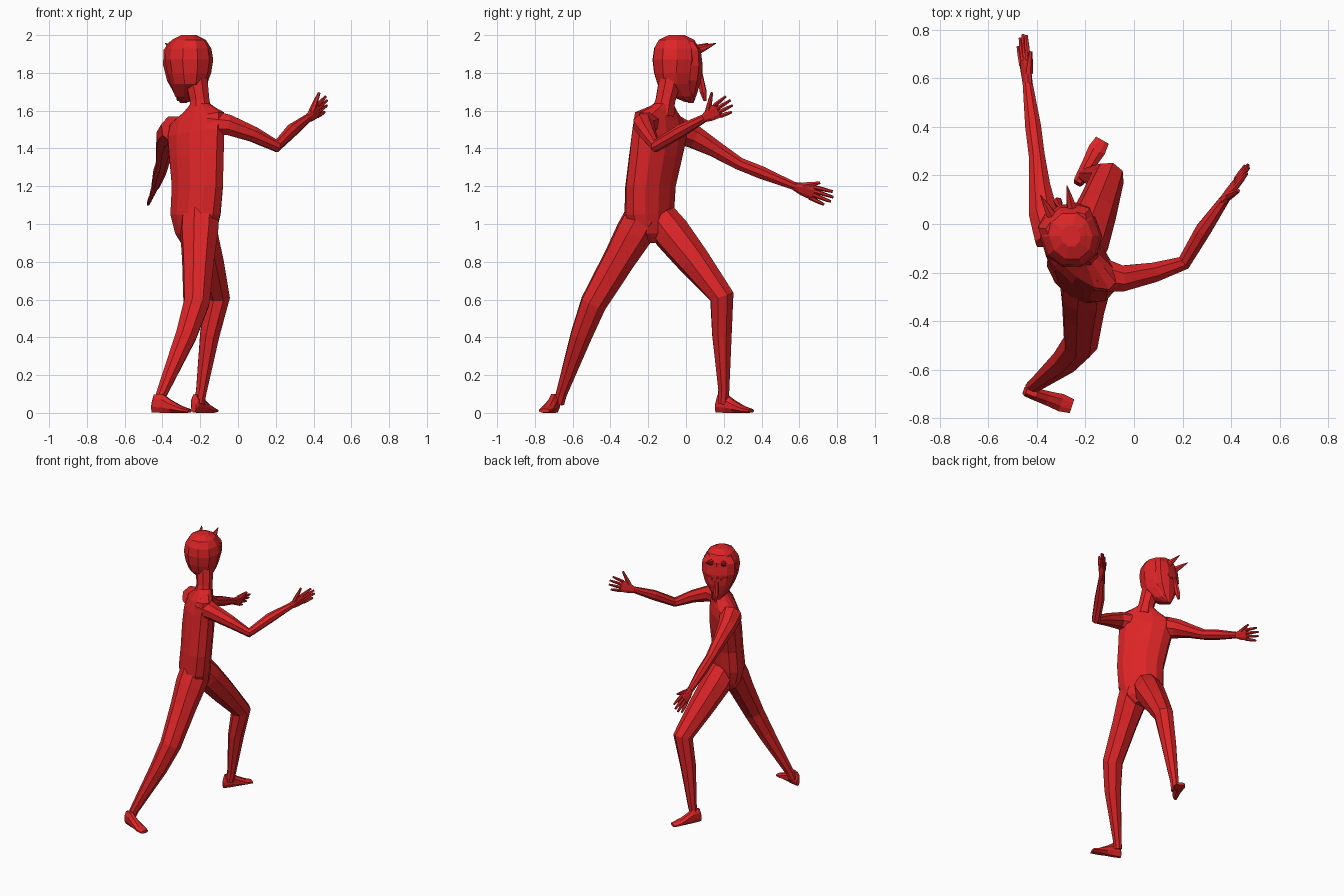
import bpy, bmesh, math
from mathutils import Vector as V

red = bpy.data.materials.new("red")
red.diffuse_color = (0.72, 0.018, 0.02, 1)
Z = V((0, 0, 1))


def loft(name, rings, n=8, power=1.0):
    """Skin a closed tube through rings of (centre, half axis u, half axis v)."""
    bm = bmesh.new()
    loops = []
    for c, u, v in rings:
        loop = []
        for i in range(n):
            a = 2 * math.pi * (i + 0.5) / n
            ca, sa = math.cos(a), math.sin(a)
            ca = math.copysign(abs(ca) ** power, ca)
            sa = math.copysign(abs(sa) ** power, sa)
            loop.append(bm.verts.new(V(c) + u * ca + v * sa))
        loops.append(loop)
    for p, q in zip(loops, loops[1:]):
        for i in range(n):
            j = (i + 1) % n
            bm.faces.new((p[i], p[j], q[j], q[i]))
    bm.faces.new(loops[0][::-1])
    bm.faces.new(loops[-1])
    bmesh.ops.recalc_face_normals(bm, faces=bm.faces)
    me = bpy.data.meshes.new(name)
    bm.to_mesh(me)
    bm.free()
    me.materials.append(red)
    ob = bpy.data.objects.new(name, me)
    bpy.context.collection.objects.link(ob)
    return ob


def limb(name, pts, n=8, side=V((0.73, -0.68, 0.0))):
    """Tapered tube through (x, y, z, radius) points, bent at each point."""
    ps = [V(p[:3]) for p in pts]
    rings = []
    for i, p in enumerate(ps):
        a = (p - ps[i - 1]).normalized() if i else V()
        b = (ps[i + 1] - p).normalized() if i + 1 < len(ps) else V()
        t = (a + b).normalized()
        u = (side - t * side.dot(t)).normalized()
        r = pts[i][3] * 1.04
        rings.append((p, u * r, t.cross(u) * r))
    return loft(name, rings, n)


def hand(name, wrist, tip, thumb_tip):
    w, d = V(wrist), V(tip) - V(wrist)
    length = d.length
    d.normalize()
    s = V(thumb_tip) - w
    s = (s - d * s.dot(d)).normalized()      # towards the thumb
    t = d.cross(s)
    loft(name + "_palm", [(w - d * .01, s * .021, t * .019), (w + d * .04, s * .036, t * .017),
                          (w + d * .10, s * .043, t * .013)], 8, 0.8)
    for k, ln in enumerate((.93, 1.0, .98, .85)):
        off = .032 - k * .0215
        a = w + d * .09 + s * off
        b = w + d * length * ln + s * off * 1.35
        m = (a + b) / 2
        limb(f"{name}_finger_{k + 1}", [(*a, .0115), (*m, .0105), (*b, .007)], 6, s)
    a = w + d * .035 + s * .02
    b = V(thumb_tip)
    limb(name + "_thumb", [(*a, .017), (*((a + b) / 2), .013), (*b, .007)], 6, t)


def foot(name, heel, toe):
    h, d = V(heel), V(toe) - V(heel)
    s = d.cross(Z).normalized()
    rows = [(0, .03, .016, .028), (.06, .05, .025, .048), (.28, .05, .03, .05),
            (.5, .034, .034, .034), (.78, .018, .042, .018), (1, .011, .034, .01)]
    loft(name, [(h + d * f + Z * z, s * w * .95, Z * hh * 1.08) for f, z, w, hh in rows])


# Torso: turned to face +x +y, right shoulder higher
R = V((0.73, -0.68, 0))
F = V((0.68, 0.73, 0))
torso = [(-.235, -.17, .90, .075, .06, 0), (-.225, -.185, .95, .125, .09, 0),
         (-.225, -.195, 1.05, .158, .107, 0), (-.215, -.188, 1.2, .165, .105, 0),
         (-.22, -.16, 1.36, .178, .107, .05), (-.225, -.14, 1.48, .19, .1, .12),
         (-.222, -.13, 1.555, .19, .078, .2), (-.205, -.125, 1.605, .1, .06, .15),
         (-.2, -.118, 1.635, .056, .05, .05)]
loft("torso", [((x, y, z), (R + Z * k) * a, F * b) for x, y, z, a, b, k in torso], 12)
limb("neck", [(-.2, -.125, 1.58, .065), (-.203, -.11, 1.65, .053), (-.22, -.085, 1.76, .06)])

# Arms and hands
limb("right_arm", [(-.15, -.205, 1.53, .075), (-.05, -.225, 1.525, .056), (.08, -.2, 1.475, .042),
                   (.205, -.16, 1.412, .031), (.285, -.025, 1.495, .034), (.372, .1, 1.562, .021)],
     8, Z)
hand("right_hand", (.372, .1, 1.562), (.472, .24, 1.642), (.43, .137, 1.695))
limb("left_arm", [(-.335, -.06, 1.5, .075), (-.372, .04, 1.462, .062), (-.388, .15, 1.4, .046),
                  (-.4, .28, 1.32, .034), (-.415, .4, 1.272, .034), (-.438, .58, 1.198, .021)],
     8, Z)
hand("left_hand", (-.438, .58, 1.198), (-.463, .775, 1.13), (-.425, .71, 1.218))

# Legs and feet
limb("right_leg", [(-.2, -.225, 1.04, .1), (-.205, -.275, .95, .1), (-.21, -.35, .82, .086),
                   (-.22, -.49, .58, .07), (-.275, -.555, .41, .058), (-.405, -.66, .1, .03),
                   (-.42, -.672, .05, .028)])
foot("right_foot", (-.455, -.685, 0), (-.255, -.75, 0))
limb("left_leg", [(-.225, -.135, 1.03, .09), (-.205, -.075, .95, .098), (-.16, .045, .8, .085),
                  (-.108, .19, .615, .066), (-.15, .19, .41, .053), (-.193, .2, .12, .03),
                  (-.205, .195, .05, .028)])
foot("left_foot", (-.235, .16, 0), (-.13, .345, 0))

# Head: turned slightly towards -x
HF = V((-.35, .937, 0))
HR = V((.937, .35, 0))
C = V((-.262, -.045, 0))


def head_rings(rows):
    return [(C + HF * f + Z * z, HR * w, HF * d) for z, f, w, d in rows]


loft("head", head_rings([(1.645, .065, .022, .02), (1.675, .03, .06, .06), (1.74, -.005, .095, .108),
                         (1.8, -.01, .116, .12), (1.87, -.008, .128, .13), (1.93, -.005, .118, .125),
                         (1.975, -.005, .088, .1), (2.0, -.005, .04, .045)]), 10)
# Mask shell covering the face
loft("mask", head_rings([(1.64, .075, .018, .014), (1.69, .062, .055, .045), (1.76, .055, .098, .07),
                         (1.84, .055, .12, .075), (1.92, .055, .12, .062), (1.965, .045, .09, .045)]), 10)
# Long drooping nose
loft("nose", [(C + HF * f + Z * z, HR * w, HF * d) for z, f, w, d in
              [(1.86, .117, .008, .008), (1.78, .13, .014, .016), (1.7, .145, .019, .02),
               (1.65, .155, .007, .008)]], 6)
# Horns, brows and eyes, mirrored across the face
for sgn, label in ((-1, "left"), (1, "right")):
    base = C + HF * .085 + HR * sgn * .042 + Z * 1.915
    tip = C + HF * .195 + HR * sgn * .058 + Z * 1.957
    limb(label + "_horn", [(*base, .024), (*base.lerp(tip, .5), .015), (*tip, .002)], 6, HR)
    e = C + HF * .118 + HR * sgn * .052 + Z * 1.815
    slant = HR + Z * .35 * sgn
    out = HF + HR * sgn * .35
    across = slant - HF * .35 * sgn
    loft(label + "_eye", [(e - out * .004, across * .026, Z * .013),
                          (e + out * .004, across * .022, Z * .009)], 6)
